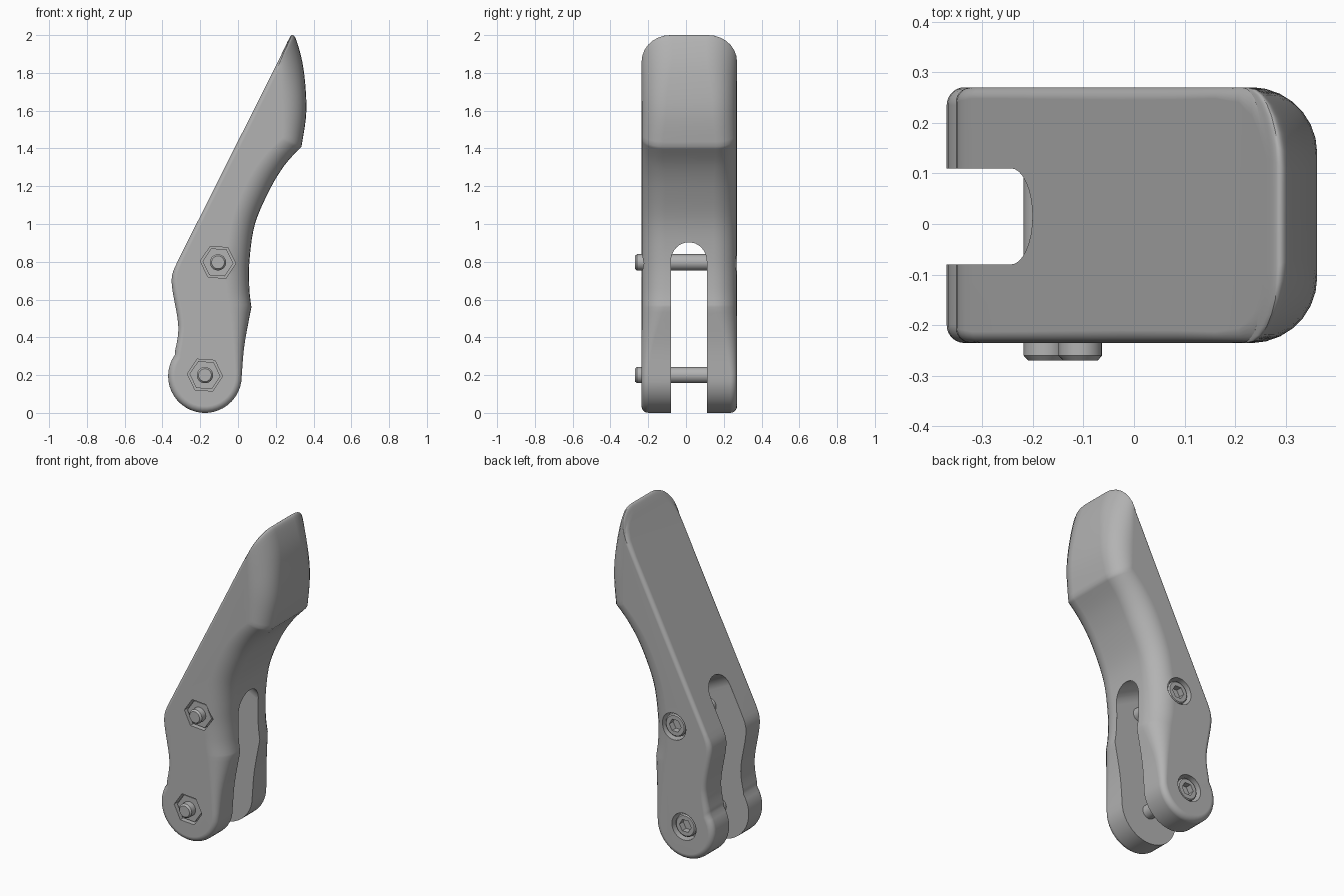
import bpy, bmesh, math
from mathutils import Vector, Matrix

cube = bpy.data.objects.get("Cube")
if cube:
    bpy.data.objects.remove(cube)

grey = bpy.data.materials.new("plain grey")
grey.use_nodes = True
colour = (0.45, 0.45, 0.45, 1)
grey.diffuse_color = colour
grey.node_tree.nodes["Principled BSDF"].inputs["Base Color"].default_value = colour

FRONT, BACK = -0.235, 0.27
PINS = {"upper": (-0.106, 0.797), "lower": (-0.175, 0.2)}


def make_object(name, bm):
    bmesh.ops.recalc_face_normals(bm, faces=bm.faces)
    mesh = bpy.data.meshes.new(name)
    bm.to_mesh(mesh)
    bm.free()
    mesh.materials.append(grey)
    obj = bpy.data.objects.new(name, mesh)
    bpy.context.collection.objects.link(obj)
    return obj


def activate(obj):
    bpy.ops.object.select_all(action="DESELECT")
    obj.select_set(True)
    bpy.context.view_layer.objects.active = obj


def smooth(obj, angle=35):
    activate(obj)
    bpy.ops.object.shade_smooth_by_angle(angle=math.radians(angle))


def cut(obj, cutter):
    mod = obj.modifiers.new("cut", "BOOLEAN")
    mod.operation = "DIFFERENCE"
    mod.solver = "EXACT"
    mod.object = cutter
    activate(obj)
    bpy.ops.object.modifier_apply(modifier=mod.name)
    bpy.data.objects.remove(cutter)


def lathe(name, centre, rings, sides, turn=0):
    """Capped prism along y from (y, radius) rings."""
    bm = bmesh.new()
    loops = []
    for y, r in rings:
        angles = [turn + math.tau * i / sides for i in range(sides)]
        loops.append([bm.verts.new((centre[0] + r * math.cos(a), y,
                                    centre[1] + r * math.sin(a))) for a in angles])
    bridge(bm, loops)
    return make_object(name, bm)


def bridge(bm, loops):
    for a, b in zip(loops, loops[1:]):
        for i in range(len(a)):
            j = (i + 1) % len(a)
            bm.faces.new((a[i], a[j], b[j], b[i]))
    bm.faces.new(loops[0])
    bm.faces.new(loops[-1])


def spline(points, steps=5):
    """Smooth curve through the points, last point left out."""
    p = [Vector(q) for q in points]
    p = [p[0]] + p + [p[-1]]
    out = []
    for a, b, c, d in zip(p, p[1:], p[2:], p[3:]):
        for s in range(steps):
            t = s / steps
            out.append(0.5 * (2 * b + (c - a) * t + (2 * a - 5 * b + 4 * c - d) * t ** 2
                              + (3 * b - a - 3 * c + d) * t ** 3))
    return out


# Body outline: x, z and the inward shift of the rounded rim
neck = [(.02, .2, -.035, 0), (.034, .36, -.06, 0), (.071, .56, -.12, 0)]
grip = [(.071, .56, -.12, 0), (.06, .66, -.125, 0), (.061, .81, -.125, 0),
        (.09, 1, -.12, .03), (.167, 1.18, -.11, .06), (.246, 1.31, -.1, .06),
        (.336, 1.41, -.1, .05)]
head = [(.336, 1.41, -.1, .05), (.362, 1.6, -.13, 0), (.347, 1.82, -.12, -.1),
        (.31, 1.97, -.085, -.14), (.285, 2, -.06, -.14), (.262, 1.965, -.05, -.13)]
spine = [(.262, 1.965, -.05, -.13), (.16, 1.757, .02, -.01), (-.32, .802, .02, -.01)]
heel = [(-.32, .802, .02, -.01), (-.352, .7, .03, 0), (-.32, .5, .03, 0),
        (-.318, .41, .03, 0), (-.337, .312, .03, -.02)]
outline = [q for part in (neck, grip, head, spine, heel) for q in spline(part)]
for i in range(25):
    a = math.radians(145 + 215 * i / 25)
    c, s = math.cos(a), math.sin(a)
    outline.append(Vector((-.175 + .195 * c, .195 + .195 * s, -.035 * c, -.035 * s)))

# Body: outline swept across y with a rim radius that varies around it
bm = bmesh.new()
loops = []
STEPS = 7
for side, sign in ((FRONT, 1), (BACK, -1)):
    rows = []
    for k in range(STEPS + 1):
        t = math.pi / 2 * k / STEPS
        rows.append([bm.verts.new((x + dx * (1 - math.sin(t)),
                                   side + sign * math.hypot(dx, dz) * (1 - math.cos(t)),
                                   z + dz * (1 - math.sin(t)))) for x, z, dx, dz in outline])
    loops += rows if sign == 1 else rows[::-1]
bridge(bm, loops)
body = make_object("lever_body", bm)

# Slot: round-topped, square to the sloping spine
bm = bmesh.new()
R, MID = 0.095, 0.015
arch = [(R * math.cos(math.pi * i / 16), R * math.sin(math.pi * i / 16)) for i in range(17)]
arch = [(R, -2)] + arch + [(-R, -2)]
bridge(bm, [[bm.verts.new((x, y, z)) for y, z in arch] for x in (-1, 1)])
slope = math.atan2(0.447, 0.894)
bm.transform(Matrix.Translation((-.245, MID, .955)) @ Matrix.Rotation(slope, 4, "Y"))
cut(body, make_object("slot_cutter", bm))
rim = body.modifiers.new("rim", "BEVEL")
rim.width = 0.025
rim.segments = 3
rim.limit_method = "ANGLE"
rim.angle_limit = math.radians(55)
activate(body)
bpy.ops.object.modifier_apply(modifier=rim.name)

# Fasteners and their pockets
TURN = math.radians(-4)
for label, c in PINS.items():
    cut(body, lathe("nut_pocket", c, [(-.4, .094), (-.19, .094)], 6, TURN))
    cut(body, lathe("head_pocket", c, [(.2, .082), (.4, .082)], 32))
    lathe(label + "_nut", c, [(-.222, .082), (-.18, .082)], 6, TURN)
    pin = lathe(label + "_pin", c, [(-.27, .034), (-.26, .043), (.21, .043)], 24)
    screw = lathe(label + "_screw_head", c, [(.19, .068), (.25, .068), (.257, .061)], 32)
    cut(screw, lathe("socket_cutter", c, [(.22, .04), (.4, .04)], 6))
    smooth(pin)
    smooth(screw)

smooth(body)
body.modifiers.new("even_shading", "WEIGHTED_NORMAL").keep_sharp = True
